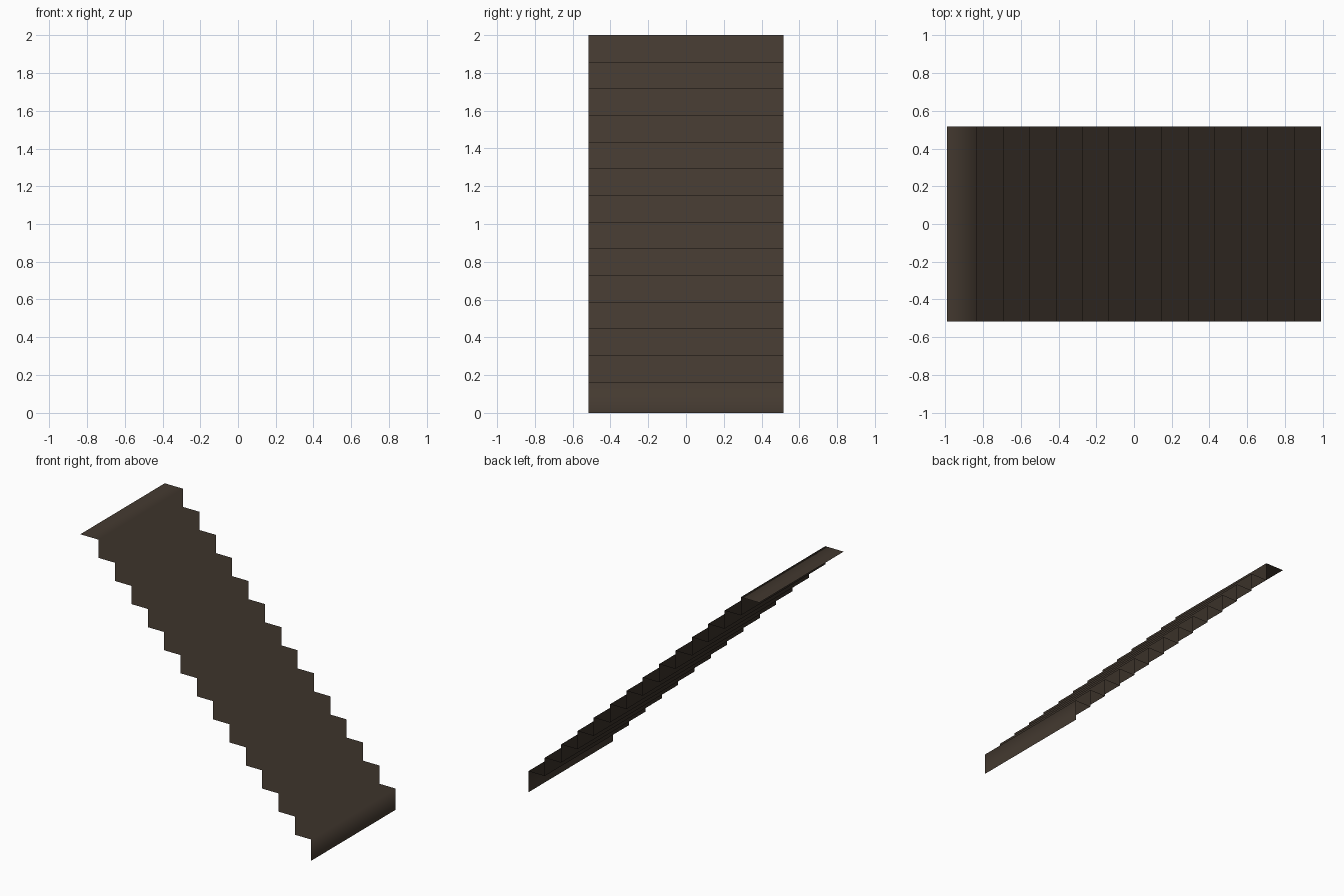
import bpy, bmesh

if "Cube" in bpy.data.objects:
    bpy.data.objects.remove(bpy.data.objects["Cube"])

STEPS = 14
X_FRONT, X_LAND, X_BACK = 0.99, -0.832, -0.99   # lowest riser, top riser, landing end
Z_FIRST, Z_TOP = 0.164, 2.0
HALF_W = 0.517
RUN = (X_FRONT - X_LAND) / (STEPS - 1)
RISE = (Z_TOP - Z_FIRST) / (STEPS - 1)

# Stepped profile climbing towards -x
profile = [(X_FRONT, 0.0)]
for i in range(STEPS):
    z = Z_FIRST + i * RISE
    x = X_FRONT - i * RUN
    profile.append((x, z))
    profile.append((x - RUN if i < STEPS - 1 else X_BACK, z))

# Single-sheet stair carpet swept across y, normals facing up and out
bm = bmesh.new()
rows = [[bm.verts.new((x, y, z)) for y in (-HALF_W, HALF_W)] for x, z in profile]
for a, b in zip(rows, rows[1:]):
    face = bm.faces.new((a[0], a[1], b[1], b[0]))
    face.smooth = True
bm.normal_update()
mesh = bpy.data.meshes.new("stair_runner")
bm.to_mesh(mesh)
bm.free()

brown = bpy.data.materials.new("dark brown")
brown.diffuse_color = (0.058, 0.042, 0.030, 1.0)
brown.use_nodes = True
brown.node_tree.nodes["Principled BSDF"].inputs["Base Color"].default_value = brown.diffuse_color
mesh.materials.append(brown)
runner = bpy.data.objects.new("stair_runner", mesh)
bpy.context.collection.objects.link(runner)
